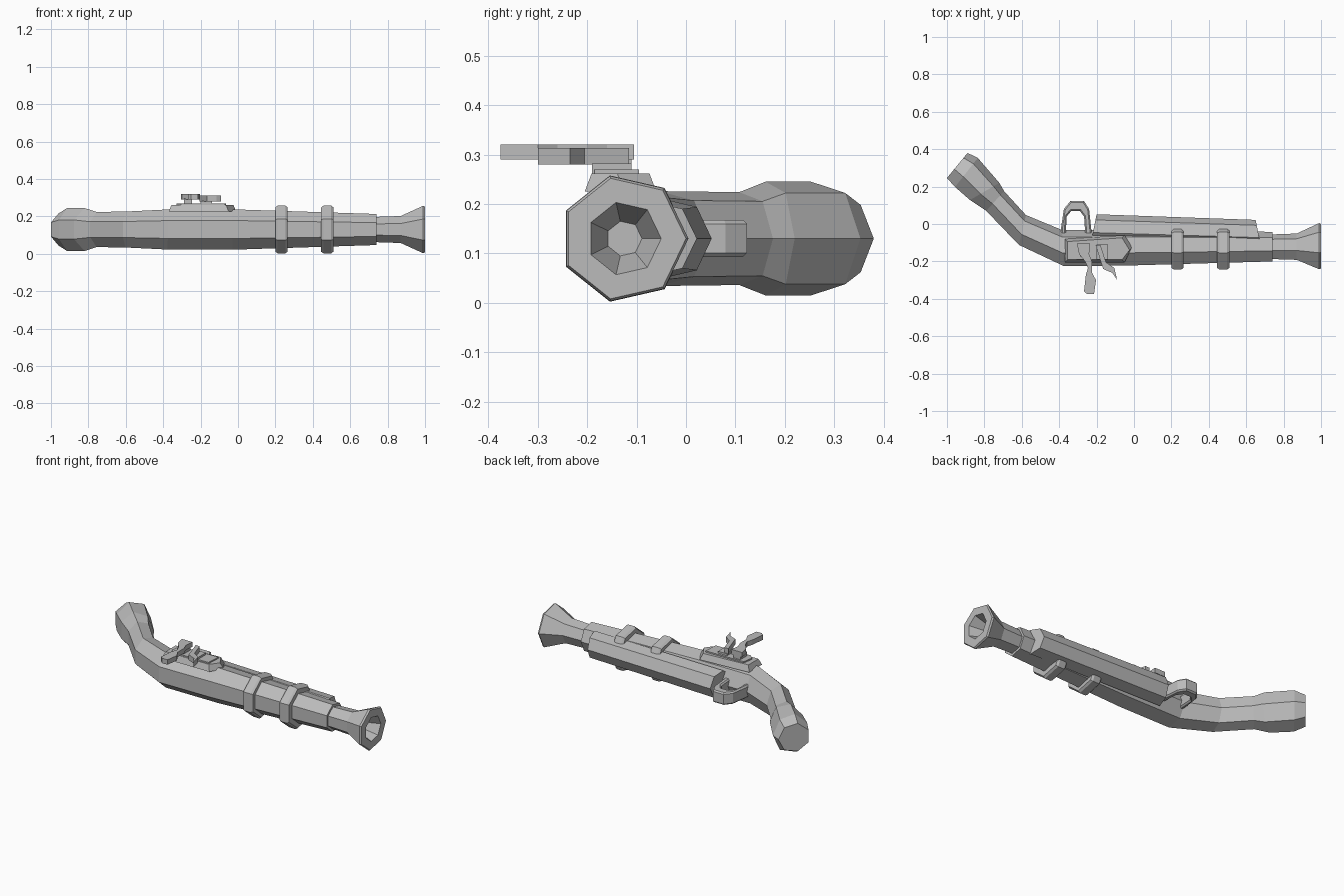
import bpy, bmesh, math

ZC = 0.13      # height of the long axis
SIDES = 7

cube = bpy.data.objects.get("Cube")
if cube:
    bpy.data.objects.remove(cube)

grey = bpy.data.materials.new("plain_grey")
grey.use_nodes = True
COLOR = (0.5, 0.5, 0.5, 1)
grey.diffuse_color = COLOR
grey.node_tree.nodes["Principled BSDF"].inputs["Base Color"].default_value = COLOR


def finish(name, bm):
    bmesh.ops.recalc_face_normals(bm, faces=bm.faces)
    mesh = bpy.data.meshes.new(name)
    bm.to_mesh(mesh)
    bm.free()
    mesh.materials.append(grey)
    obj = bpy.data.objects.new(name, mesh)
    bpy.context.collection.objects.link(obj)
    return obj


def loft(name, rings):
    """Seven-sided tube; each ring is (ridge x, ridge y, flat x, flat y, half height)."""
    bm = bmesh.new()
    angles = [math.tau * i / SIDES for i in range(SIDES)]
    low, high = min(map(math.cos, angles)), max(map(math.sin, angles))
    loops = []
    for ix, iy, ox, oy, h in rings:
        loop = []
        for a in angles:
            t = (math.cos(a) - low) / (1 - low)
            loop.append(bm.verts.new((ox + (ix - ox) * t, oy + (iy - oy) * t,
                                      ZC + h * math.sin(a) / high)))
        loops.append(loop)
    for a, b in zip(loops, loops[1:]):
        for i in range(SIDES):
            j = (i + 1) % SIDES
            bm.faces.new((a[i], a[j], b[j], b[i]))
    bm.faces.new(loops[0])
    bm.faces.new(loops[-1])
    return finish(name, bm)


def round_ring(x, r, cy=-0.125):
    """Regular upright ring for loft()."""
    return (x, cy + r, x, cy - 0.9 * r, 0.975 * r)


def prism(name, outline, z0, z1, inset=0.0, bevel=0.0):
    """Extruded outline, with the top optionally drawn in or the edges bevelled."""
    bm = bmesh.new()
    cx = sum(p[0] for p in outline) / len(outline)
    cy = sum(p[1] for p in outline) / len(outline)
    base = [bm.verts.new((x, y, z0)) for x, y in outline]
    top = [bm.verts.new((x - math.copysign(inset, x - cx),
                         y - math.copysign(inset, y - cy), z1)) for x, y in outline]
    bm.faces.new(base)
    bm.faces.new(top)
    for i in range(len(base)):
        j = (i + 1) % len(base)
        bm.faces.new((base[i], base[j], top[j], top[i]))
    obj = finish(name, bm)
    if bevel:
        mod = obj.modifiers.new("Bevel", "BEVEL")
        mod.width = bevel
        mod.segments = 1
        mod.limit_method = "ANGLE"
        mod.angle_limit = math.radians(60)
    return obj


# Curved grip running into the long body
loft("stock", [
    (-0.89, 0.38, -1.0, 0.246, 0.085),
    (-0.835, 0.353, -0.957, 0.198, 0.115),
    (-0.72, 0.22, -0.877, 0.128, 0.115),
    (-0.695, 0.176, -0.79, 0.07, 0.094),
    (-0.578, 0.048, -0.615, -0.112, 0.096),
    (-0.385, -0.032, -0.375, -0.225, 0.107),
    (-0.03, -0.032, -0.03, -0.222, 0.108),
    (0.74, -0.042, 0.74, -0.2, 0.083),
])

# Flared barrel with a funnel bore
loft("barrel", [
    round_ring(0.70, 0.068),
    round_ring(0.87, 0.074),
    round_ring(0.99, 0.130),
    round_ring(1.0, 0.125),
    round_ring(1.0, 0.075),
    round_ring(0.9, 0.036),
])

# Rail below the body
loft("under_rail", [
    (-0.2, 0.052, -0.23, -0.1, 0.08),
    (0.65, 0.022, 0.68, -0.125, 0.075),
])

# Two raised bands
for label, x in (("rear_band", 0.2), ("front_band", 0.445)):
    loft(label, [round_ring(x, 0.122), round_ring(x + 0.012, 0.131),
                 round_ring(x + 0.053, 0.131), round_ring(x + 0.065, 0.122)])

# Lock: raised panel, plate and two pivot blocks
prism("lock_panel", [(-0.37, -0.205), (-0.05, -0.205), (-0.01, -0.125),
                     (-0.05, -0.06), (-0.37, -0.08)], 0.225, 0.262, inset=0.014)
prism("lock_plate", [(-0.33, -0.165), (-0.305, -0.19), (-0.07, -0.185),
                     (-0.065, -0.095), (-0.32, -0.1)], 0.255, 0.27)
prism("hammer_pivot", [(-0.29, -0.175), (-0.245, -0.175),
                       (-0.245, -0.11), (-0.29, -0.11)], 0.26, 0.295)
prism("striker_pivot", [(-0.2, -0.19), (-0.14, -0.19),
                        (-0.14, -0.11), (-0.2, -0.11)], 0.26, 0.282)

# S-shaped hammer and bent striker arm
prism("hammer", [(-0.267, -0.36), (-0.257, -0.27), (-0.246, -0.235), (-0.262, -0.2),
                 (-0.294, -0.16), (-0.305, -0.105), (-0.235, -0.105), (-0.24, -0.16),
                 (-0.225, -0.2), (-0.225, -0.26), (-0.203, -0.3), (-0.214, -0.375),
                 (-0.25, -0.375)], 0.29, 0.32)
prism("striker_arm", [(-0.205, -0.115), (-0.178, -0.115), (-0.15, -0.205),
                      (-0.105, -0.235), (-0.09, -0.3), (-0.115, -0.262),
                      (-0.165, -0.24)], 0.28, 0.313)

# Arched trigger guard
prism("trigger_guard", [(-0.39, -0.06), (-0.39, -0.02), (-0.375, 0.08), (-0.34, 0.123),
                        (-0.267, 0.123), (-0.24, 0.08), (-0.225, -0.06),
                        (-0.26, -0.06), (-0.267, 0.04), (-0.29, 0.07), (-0.335, 0.07),
                        (-0.36, 0.04), (-0.365, -0.06)], 0.093, 0.168, bevel=0.008)
